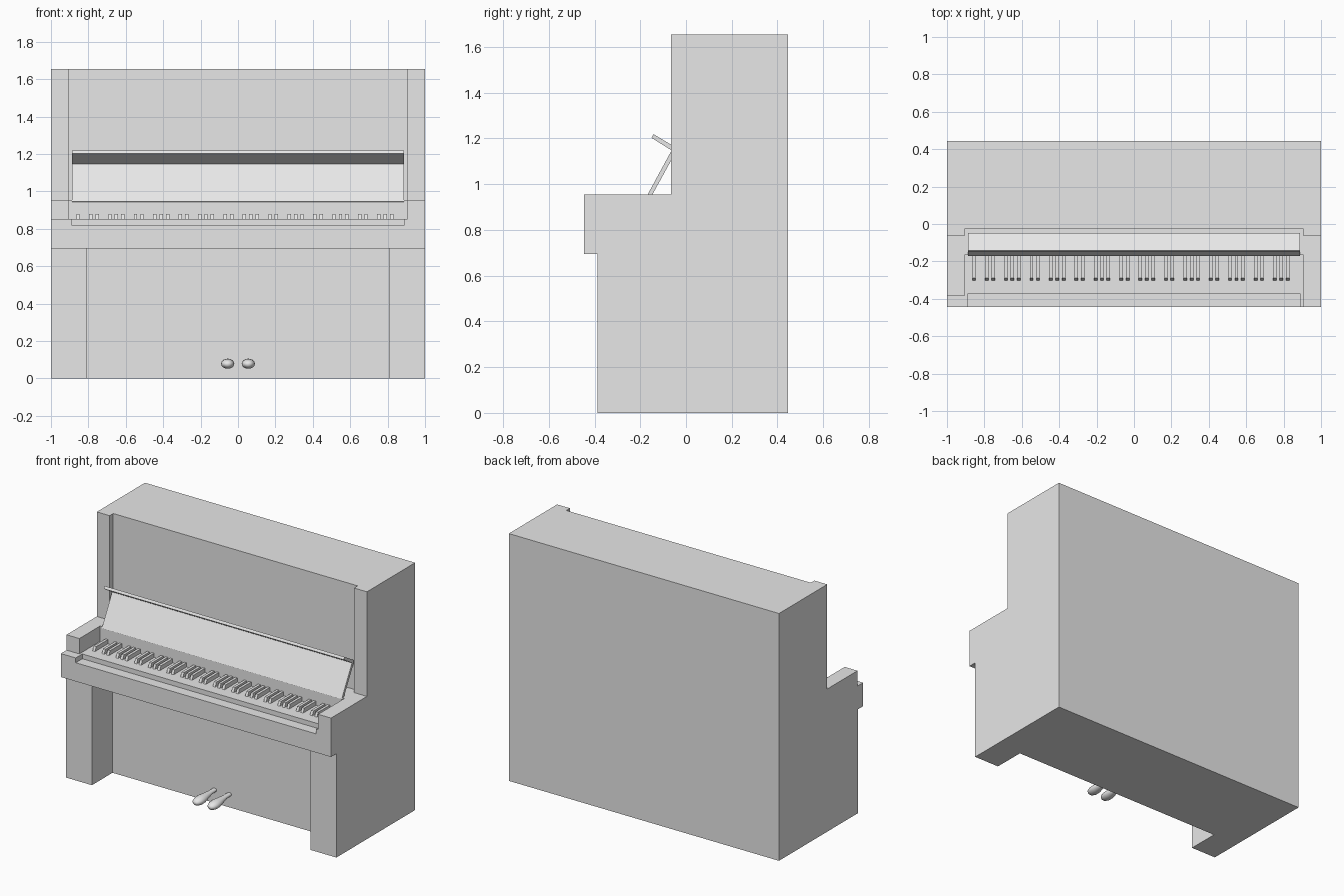
import bpy, bmesh, math

default_cube = bpy.data.objects.get("Cube")
if default_cube:
    bpy.data.objects.remove(default_cube, do_unlink=True)

# Single finish for the whole instrument
grey = bpy.data.materials.new("plain_grey")
grey.use_nodes = True
grey.diffuse_color = (0.8, 0.8, 0.8, 1)
grey.node_tree.nodes["Principled BSDF"].inputs["Base Color"].default_value = (0.8, 0.8, 0.8, 1)


def finish(name, bm):
    bmesh.ops.recalc_face_normals(bm, faces=bm.faces)
    mesh = bpy.data.meshes.new(name)
    bm.to_mesh(mesh)
    bm.free()
    mesh.materials.append(grey)
    obj = bpy.data.objects.new(name, mesh)
    bpy.context.collection.objects.link(obj)
    return obj


def add_prism(bm, profile, x0, x1):
    """Side profile of (y, z) points drawn out from x0 to x1."""
    face = bm.faces.new([bm.verts.new((x0, y, z)) for y, z in profile])
    out = bmesh.ops.extrude_face_region(bm, geom=[face])
    moved = [v for v in out["geom"] if isinstance(v, bmesh.types.BMVert)]
    bmesh.ops.translate(bm, verts=moved, vec=(x1 - x0, 0, 0))


def prism(name, profile, x0, x1):
    bm = bmesh.new()
    add_prism(bm, profile, x0, x1)
    return finish(name, bm)


def carve(body, name, x0, x1, y1, z0, z1):
    """Cut a box out of the body, from the open front back to y1."""
    y0 = -0.6
    cutter = prism(name, [(y0, z0), (y1, z0), (y1, z1), (y0, z1)], x0, x1)
    cutter.hide_render = True
    mod = body.modifiers.new(name, "BOOLEAN")
    mod.operation = "DIFFERENCE"
    mod.solver = "EXACT"
    mod.object = cutter
    bpy.context.view_layer.objects.active = body
    bpy.ops.object.modifier_apply(modifier=mod.name)
    bpy.data.objects.remove(cutter, do_unlink=True)


# Case: side outline, then the openings cut from the front
BACK, FRONT, LEG_FRONT, POST_FRONT = 0.445, -0.445, -0.388, -0.065
BED_BOTTOM, BED_TOP, CHEEK_TOP, TOP = 0.695, 0.852, 0.955, 1.655
case = prism("case", [
    (BACK, 0), (BACK, TOP), (POST_FRONT, TOP), (POST_FRONT, CHEEK_TOP),
    (FRONT, CHEEK_TOP), (FRONT, BED_BOTTOM), (LEG_FRONT, BED_BOTTOM), (LEG_FRONT, 0),
], -1, 1)
carve(case, "knee_space", -0.81, 0.81, -0.17, -0.1, BED_BOTTOM)
carve(case, "upper_panel_recess", -0.905, 0.905, -0.027, CHEEK_TOP, 1.8)
carve(case, "key_well", -0.905, 0.905, -0.166, BED_TOP, 1.2)
carve(case, "key_slip_step", -0.89, 0.89, -0.375, 0.82, 1.0)
carve(case, "short_cheek_cut", -1.1, -0.9, -0.385, BED_TOP, 1.2)

# Open key lid with its folded lip
prism("key_lid", [
    (-0.172, 0.947), (-0.063, 1.148), (-0.151, 1.203), (-0.142, 1.219),
    (-0.047, 1.162), (-0.047, 1.137), (-0.156, 0.938),
], -0.888, 0.888)

# Raised keys in the usual groups of two and three over seven octaves
pitch = 1.78 / 52
steps = [1] + [3 + 7 * octave + s for octave in range(7) for s in (0, 1, 3, 4, 5)]
keys = bmesh.new()
for step in steps:
    x = -0.89 + pitch * step
    add_prism(keys, [(-0.16, BED_TOP - 0.005), (-0.305, BED_TOP - 0.005),
                     (-0.29, 0.88), (-0.16, 0.88)], x - 0.009, x + 0.009)
finish("raised_keys", keys)


# Pedals: rounded paddles narrowing towards the lower panel
def pedal(name, x):
    # (y, half width, centre height)
    rings = [(-0.16, 0.016, 0.088), (-0.22, 0.018, 0.087), (-0.265, 0.026, 0.083),
             (-0.305, 0.035, 0.08), (-0.34, 0.035, 0.078), (-0.365, 0.026, 0.077),
             (-0.378, 0.012, 0.077)]
    sides = 20
    bm = bmesh.new()
    loops = []
    for y, r, z in rings:
        loops.append([bm.verts.new((x + r * math.cos(a), y, z + 0.74 * r * math.sin(a)))
                      for a in (2 * math.pi * i / sides for i in range(sides))])
    for a, b in zip(loops, loops[1:]):
        for i in range(sides):
            j = (i + 1) % sides
            bm.faces.new((a[i], a[j], b[j], b[i]))
    bm.faces.new(loops[0])
    bm.faces.new(loops[-1])
    obj = finish(name, bm)
    for other in bpy.context.selected_objects:
        other.select_set(False)
    obj.select_set(True)
    bpy.context.view_layer.objects.active = obj
    bpy.ops.object.shade_smooth_by_angle(angle=math.radians(60))


pedal("left_pedal", 0.055)
pedal("right_pedal", -0.055)
